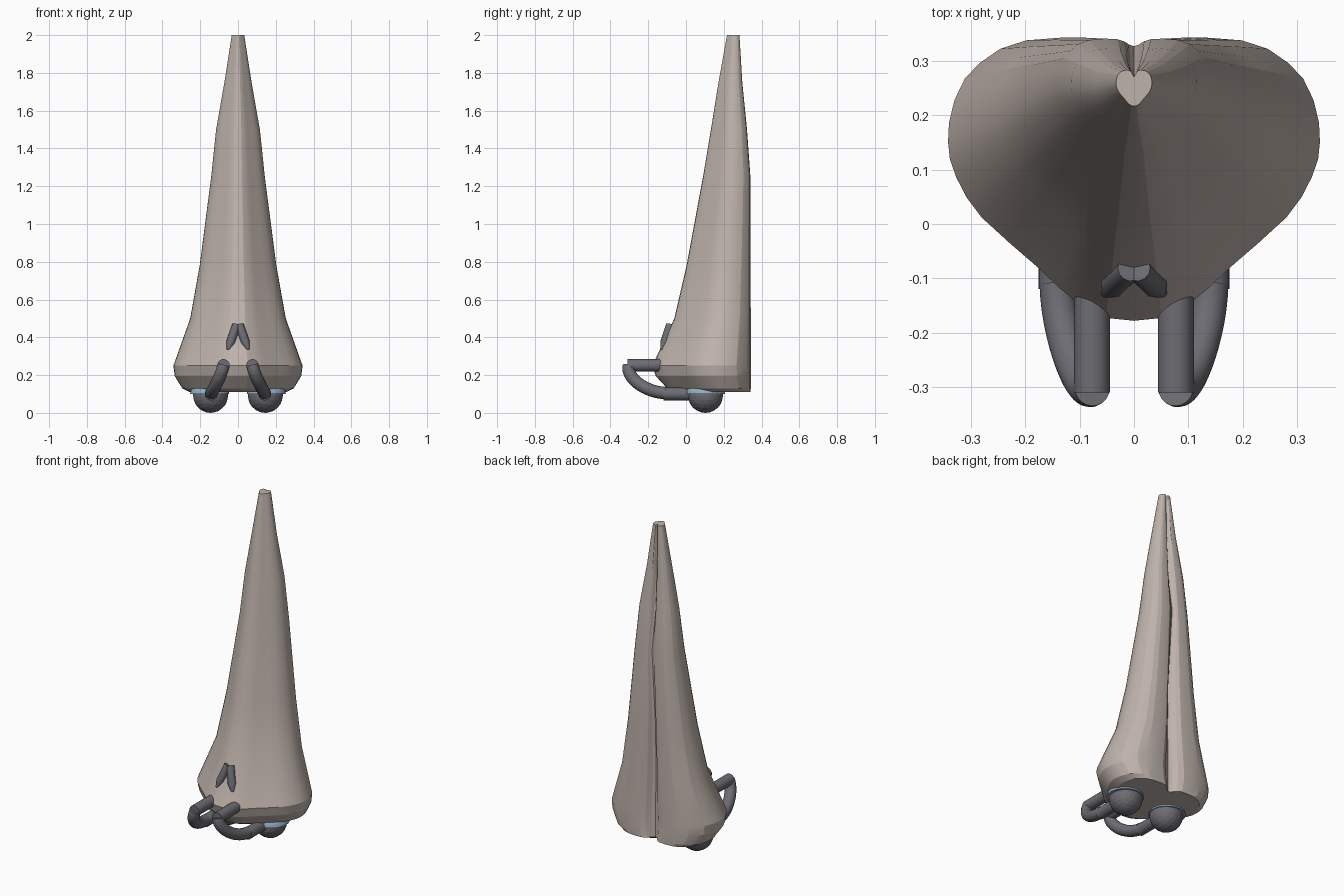
import bpy, bmesh, math
from mathutils import Vector

if "Cube" in bpy.data.objects:
    bpy.data.objects.remove(bpy.data.objects["Cube"])


def material(name, color):
    m = bpy.data.materials.new(name)
    m.diffuse_color = (*color, 1)
    m.use_nodes = True
    m.node_tree.nodes["Principled BSDF"].inputs["Base Color"].default_value = m.diffuse_color
    return m


SKIN = material("skin", (0.52, 0.45, 0.41))
DARK = material("dark_metal", (0.15, 0.15, 0.17))
BLUE = material("blue_socket", (0.3, 0.42, 0.55))


def finish(bm, name, mat, angle):
    bmesh.ops.recalc_face_normals(bm, faces=bm.faces)
    me = bpy.data.meshes.new(name)
    bm.to_mesh(me)
    bm.free()
    ob = bpy.data.objects.new(name, me)
    bpy.context.collection.objects.link(ob)
    me.materials.append(mat)
    bpy.ops.object.select_all(action='DESELECT')
    ob.select_set(True)
    bpy.context.view_layer.objects.active = ob
    bpy.ops.object.shade_smooth_by_angle(angle=math.radians(angle))
    return ob


def bridge(bm, rings):
    loops = [[bm.verts.new(p) for p in r] for r in rings]
    n = len(loops[0])
    for a, b in zip(loops, loops[1:]):
        for i in range(n):
            j = (i + 1) % n
            bm.faces.new((a[i], a[j], b[j], b[i]))
    bm.faces.new(loops[0])
    bm.faces.new(loops[-1])


# Tapered body: half heart outline (side fraction, front-to-back fraction)
half = [(0, 0), (.15, .01), (.29, .057), (.40, .115), (.52, .19), (.67, .275),
        (.82, .365), (.90, .435), (.955, .505), (.99, .57), (1, .63), (.995, .70),
        (.965, .78), (.91, .855), (.83, .91), (.72, .96), (.58, .99), (.38, 1),
        (.22, 1), (.13, 1), (.06, 1)]
# z, half width, front y, back y, groove depth
levels = [(.11, .255, -.06, .342, .05), (.13, .295, -.10, .343, .05),
          (.195, .335, -.16, .343, .05), (.25, .342, -.178, .343, .05),
          (.50, .253, -.062, .343, .055), (.78, .203, .003, .342, .05),
          (1.25, .142, .09, .341, .014), (1.5, .116, .132, .323, .035),
          (1.75, .072, .172, .298, .022), (2.0, .033, .217, .283, .012)]
rings = []
for z, w, f, b, g in levels:
    right = []
    for u, v in half:
        groove = g * (.08 if .2 < u < .3 else .35 if .1 < u < .15 else .8) if v == 1 and u < .3 else 0
        right.append((u * w, f + v * (b - f) - groove))
    right.append((0, b - g))
    outline = right + [(-x, y) for x, y in right[-2:0:-1]]
    rings.append([(x, y, z) for x, y in outline])
bm = bmesh.new()
bridge(bm, rings)
finish(bm, "tapered_body", SKIN, 14)


def tube(name, pts, radii, mat, sides=20):
    pts = [Vector(p) for p in pts]
    side = Vector((1, 0, 0))
    rings = []
    for i, p in enumerate(pts):
        t = (pts[min(i + 1, len(pts) - 1)] - pts[max(i - 1, 0)]).normalized()
        u = (side - t * side.dot(t)).normalized()
        side = u
        v = t.cross(u)
        rings.append([p + radii[i] * (u * math.cos(a) + v * math.sin(a))
                      for a in [2 * math.pi * k / sides for k in range(sides)]])
    bm = bmesh.new()
    bridge(bm, rings)
    return finish(bm, name, mat, 35)


def bezier(a, b, c, d, n):
    a, b, c, d = map(Vector, (a, b, c, d))
    return [a * (1 - t)**3 + 3 * b * t * (1 - t)**2 + 3 * c * t * t * (1 - t) + d * t**3
            for t in [i / n for i in range(n + 1)]]


for s, label in ((-1, "left"), (1, "right")):
    # Ball foot
    bm = bmesh.new()
    bmesh.ops.create_icosphere(bm, subdivisions=3, radius=.093)
    bmesh.ops.translate(bm, verts=bm.verts, vec=(s * .145, .103, .093))
    finish(bm, label + "_ball_foot", DARK, 10)
    # Socket dome around the ball
    bm = bmesh.new()
    bmesh.ops.create_uvsphere(bm, u_segments=32, v_segments=16, radius=.103)
    bmesh.ops.bisect_plane(bm, geom=bm.verts[:] + bm.edges[:] + bm.faces[:],
                           plane_co=(0, 0, 0), plane_no=(0, 0, -1), clear_outer=True)
    bmesh.ops.holes_fill(bm, edges=[e for e in bm.edges if e.is_boundary])
    bmesh.ops.scale(bm, verts=bm.verts, vec=(1, 1, .7))
    bmesh.ops.translate(bm, verts=bm.verts, vec=(s * .15, .103, .1))
    finish(bm, label + "_socket", BLUE, 35)
    # Straight upper pipe
    tube(label + "_upper_pipe", [(s * .077, -.10, .252), (s * .077, -.31, .252)],
         [.033, .033], DARK)
    # Curved pipe
    curve = bezier((s * .077, -.302, .25), (s * .09, -.32, .19),
                   (s * .138, -.22, .11), (s * .141, -.11, .105), 14)
    tube(label + "_curved_pipe", curve, [.033] * len(curve), DARK)
    # Straight lower pipe
    tube(label + "_lower_pipe", [(s * .142, -.12, .1), (s * .142, .04, .1)],
         [.034, .034], DARK)
    # Small angled front prong
    tube(label + "_front_prong",
         [(s * .008, -.083, .465), (s * .038, -.112, .375), (s * .053, -.128, .335)],
         [.023, .024, .008], DARK, 12)
